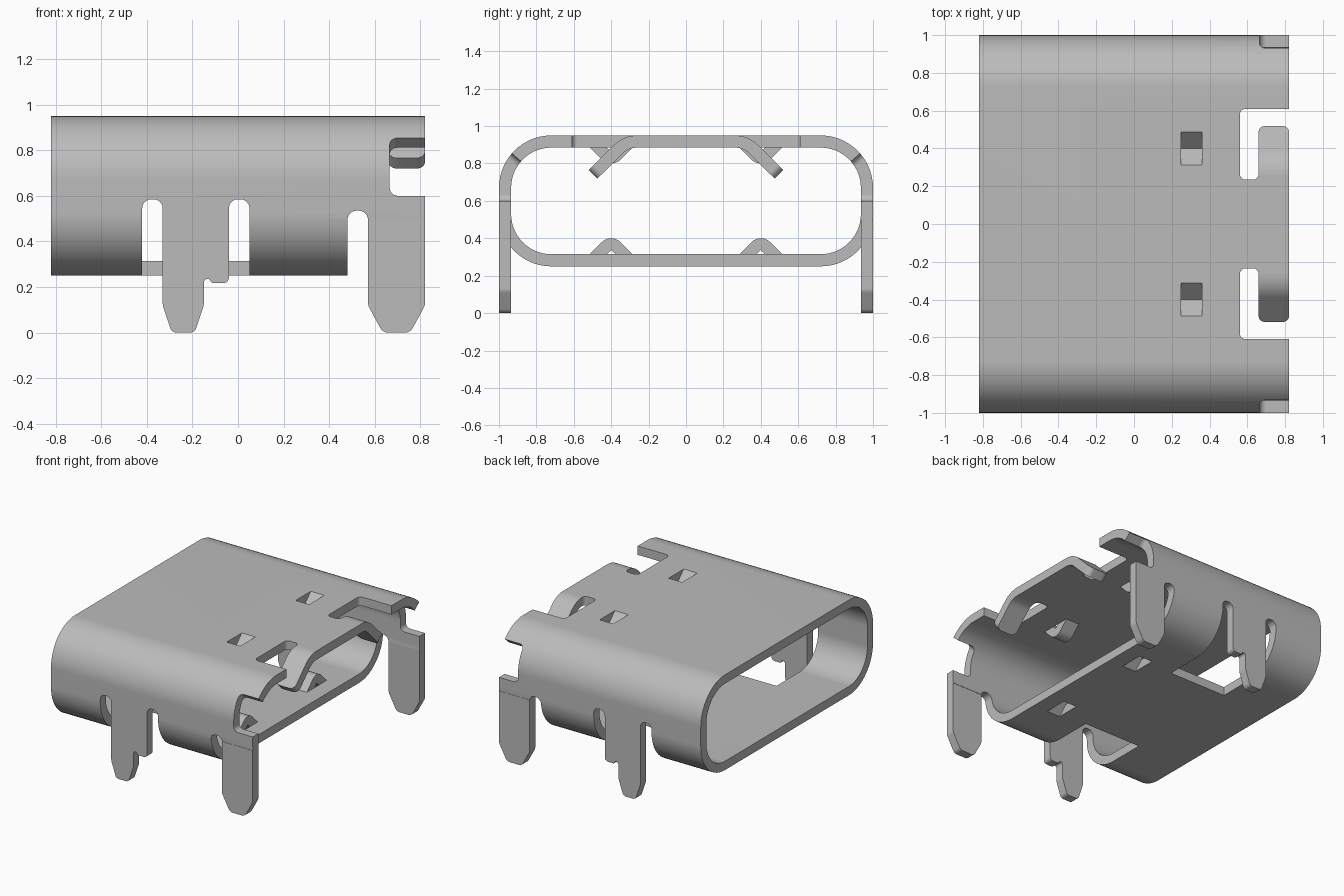
import bpy, bmesh, math
from mathutils import Vector

cube = bpy.data.objects.get("Cube")
if cube:
    bpy.data.objects.remove(cube, do_unlink=True)

T = 0.065                       # sheet thickness
TOP, BOTTOM, MID = 0.95, 0.25, 0.6
HALF_X, HALF_Y, R = 0.82, 1.0, 0.28

steel = bpy.data.materials.new("plain_steel")
steel.use_nodes = True
steel.diffuse_color = (0.5, 0.5, 0.5, 1)
steel.node_tree.nodes["Principled BSDF"].inputs["Base Color"].default_value = (0.5, 0.5, 0.5, 1)


def rounded(points, steps=6):
    """Outline from corners; a third value in a corner is its fillet radius."""
    out = []
    n = len(points)
    for i, p in enumerate(points):
        c = Vector(p[:2])
        if len(p) < 3:
            out.append(c)
            continue
        u = (Vector(points[i - 1][:2]) - c).normalized()
        v = (Vector(points[(i + 1) % n][:2]) - c).normalized()
        half = u.angle(v) / 2
        centre = c + (u + v).normalized() * p[2] / math.sin(half)
        t = p[2] / math.tan(half)
        a, b = c + u * t - centre, c + v * t - centre
        sweep = a.angle(b)
        for k in range(steps + 1):
            f = k / steps
            out.append(centre + (a * math.sin((1 - f) * sweep)
                                 + b * math.sin(f * sweep)) / math.sin(sweep))
    return out


def prism(bm, outline, axis, a, b):
    """Extrude a 2D outline along an axis; returns the two rings of vertices."""
    place = {"x": lambda p, d: (d, p[0], p[1]),
             "y": lambda p, d: (p[0], d, p[1]),
             "z": lambda p, d: (p[0], p[1], d)}[axis]
    rings = [[bm.verts.new(place(p, d)) for p in outline] for d in (a, b)]
    bm.faces.new(rings[0])
    bm.faces.new(rings[1][::-1])
    for i in range(len(outline)):
        bm.faces.new((rings[0][i - 1], rings[0][i], rings[1][i], rings[1][i - 1]))
    return rings


def flip(points, s):
    return [(p[0] * s,) + tuple(p[1:]) for p in points]


def flip_second(points, s):
    return [(p[0], p[1] * s) + tuple(p[2:]) for p in points]


def finish(bm, name):
    bmesh.ops.recalc_face_normals(bm, faces=bm.faces[:])
    mesh = bpy.data.meshes.new(name)
    bm.to_mesh(mesh)
    bm.free()
    obj = bpy.data.objects.new(name, mesh)
    bpy.context.collection.objects.link(obj)
    mesh.materials.append(steel)
    return obj


def smooth(obj):
    bpy.ops.object.select_all(action="DESELECT")
    obj.select_set(True)
    bpy.context.view_layer.objects.active = obj
    bpy.ops.object.shade_smooth_by_angle(angle=math.radians(30))
    weighted = obj.modifiers.new("weighted", "WEIGHTED_NORMAL")
    weighted.keep_sharp = True


def ring(inset):
    y, lo, hi, r = HALF_Y - inset, BOTTOM + inset, TOP - inset, R - inset
    return rounded([(-y, lo, r), (y, lo, r), (y, hi, r), (-y, hi, r)], 14)


# Shell: open rounded tube
bm = bmesh.new()
loops = [[[bm.verts.new((x, p.x, p.y)) for p in ring(inset)]
          for x in (-HALF_X, HALF_X)] for inset in (0, T)]
(outer_a, outer_b), (inner_a, inner_b) = loops
for p, q in ((outer_a, outer_b), (outer_b, inner_b), (inner_b, inner_a), (inner_a, outer_a)):
    for i in range(len(p)):
        bm.faces.new((p[i - 1], p[i], q[i], q[i - 1]))
shell = finish(bm, "shell")

# Cutter: every opening in the shell
WIN_X = (0.25, 0.36)
bm = bmesh.new()
middle_opening = rounded([(-0.42, -0.1), (-0.42, 0.585, 0.04), (-0.33, 0.585, 0.04), (-0.33, 0.54),
                          (-0.04, 0.54), (-0.04, 0.585, 0.04), (0.05, 0.585, 0.04), (0.05, -0.1)])
end_opening = rounded([(0.48, -0.1), (0.48, 0.535, 0.04), (0.57, 0.535, 0.04),
                       (0.57, 0.5), (0.9, 0.5), (0.9, -0.1)])
tongue_slot = [(0.56, 0.235, 0.03), (0.66, 0.235, 0.03), (0.66, 0.26),
               (0.9, 0.26), (0.9, 0.61), (0.56, 0.61, 0.03)]
side_notch = [(0.8, 0.6), (1.2, 0.6), (1.2, 1.087), (0.8, 0.74)]
prism(bm, end_opening, "y", -1.2, 1.2)
for s in (-1, 1):
    prism(bm, middle_opening, "y", 0.45 * s, 1.2 * s)
    prism(bm, rounded(flip_second(tongue_slot, s)), "z", 0.7, 1.1)
    near, far = prism(bm, flip(side_notch, s), "x", 0.665, 0.9)
    edges = [bm.edges.get((near[i - 1], near[i])) for i in range(4)]
    bmesh.ops.bevel(bm, geom=edges, offset=0.035, segments=5, profile=0.5, affect="EDGES")
    window = flip([(0.285, 0), (0.515, 0), (0.515, 1), (0.285, 1)], s)
    for lo, hi in ((0.1, 0.45), (0.75, 1.1)):
        prism(bm, [(y, lo + (hi - lo) * f) for y, f in window], "x", *WIN_X)
cutter = finish(bm, "shell_cutter")
cutter.hide_render = True

cut = shell.modifiers.new("openings", "BOOLEAN")
cut.operation = "DIFFERENCE"
cut.solver = "EXACT"
cut.object = cutter
bpy.context.view_layer.objects.active = shell
bpy.ops.object.modifier_apply(modifier=cut.name)
bpy.data.objects.remove(cutter, do_unlink=True)
smooth(shell)

# Outlines of the legs, tongues and spring dimples
middle_leg = rounded([(-0.33, 0.54), (-0.33, 0.12, 0.05), (-0.29, 0, 0.03), (-0.19, 0, 0.03),
                      (-0.15, 0.12, 0.05), (-0.15, 0.235, 0.015), (-0.125, 0.235, 0.01),
                      (-0.115, 0.217, 0.01), (-0.04, 0.217, 0.025), (-0.04, 0.54)])
end_leg = rounded([(0.57, 0.5), (0.57, 0.12, 0.05), (0.635, 0, 0.04), (0.755, 0, 0.04),
                   (0.82, 0.12, 0.05), (0.82, 0.5)])
dimple = [(0.285, TOP), (0.312, TOP), (0.4, 0.862), (0.488, TOP), (0.515, TOP),
          (0.515, TOP - T), (0.4, 0.77, 0.072), (0.285, TOP - T)]


def bend(radius):
    angles = [math.radians(90 - 45 * k / 8) for k in range(9)]
    return [(0.26 + radius * math.cos(a), 0.77 + radius * math.sin(a)) for a in angles]


tongue = bend(0.18) + [(0.52, 0.765), (0.474, 0.719)] + bend(0.18 - T)[::-1]

for s, side in ((-1, "front"), (1, "back")):
    # Solder legs
    for outline, part in ((middle_leg, "middle_leg"), (end_leg, "end_leg")):
        bm = bmesh.new()
        prism(bm, outline, "y", s * (HALF_Y - T), s * HALF_Y)
        smooth(finish(bm, f"{side}_{part}"))

    # Bent tongue with rounded tip corners
    bm = bmesh.new()
    rings = prism(bm, flip(tongue, s), "x", 0.66, HALF_X)
    tips = [bm.edges.get((r[9], r[10])) for r in rings]
    bmesh.ops.bevel(bm, geom=tips, offset=0.04, segments=5, profile=0.5, affect="EDGES")
    smooth(finish(bm, f"{side}_tongue"))

    # Lanced dimples pressed inward from the top and the bottom
    shape = rounded(flip(dimple, s))
    for part, points in (("top", shape), ("bottom", [(p.x, 2 * MID - p.y) for p in shape])):
        bm = bmesh.new()
        prism(bm, points, "x", *WIN_X)
        smooth(finish(bm, f"{side}_{part}_dimple"))
